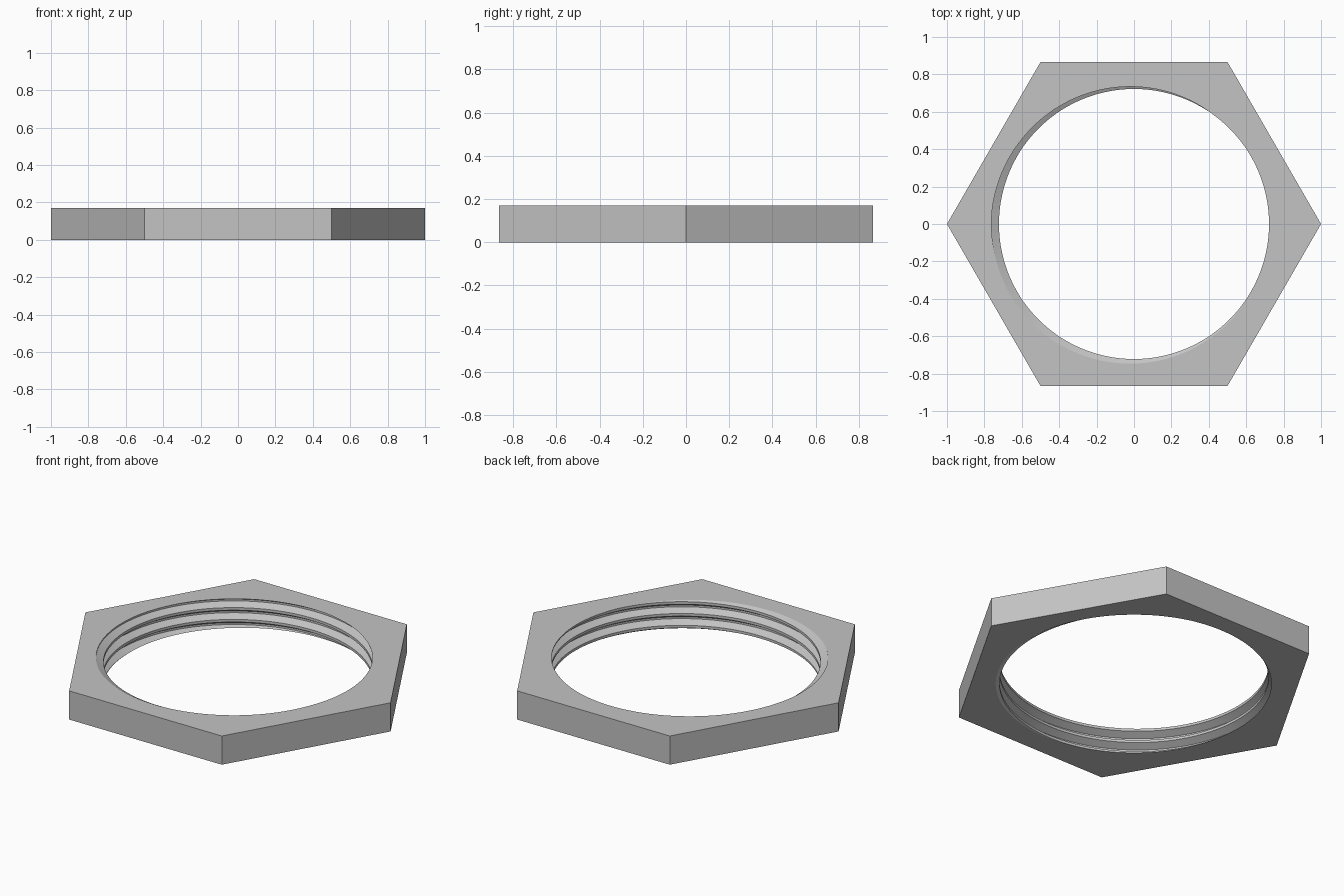
import bpy, bmesh
from math import cos, sin, pi, radians

cube = bpy.data.objects.get("Cube")
if cube:
    bpy.data.objects.remove(cube)

HEIGHT, PITCH = 0.17, 0.07
CREST, ROOT = 0.722, 0.762
STEPS = 144
# Thread profile over one pitch: (fraction of pitch, radius)
PROFILE = [(0, CREST), (0.22, CREST), (0.52, ROOT), (0.67, ROOT), (1, CREST)]


def thread_radius(f):
    for (f0, r0), (f1, r1) in zip(PROFILE, PROFILE[1:]):
        if f <= f1:
            return r0 + (r1 - r0) * (f - f0) / (f1 - f0)
    return CREST


def hex_radius(a):
    return cos(pi / 6) / cos(a % (pi / 3) - pi / 6)


def section(a):
    """Closed radial section (radius, height) of the nut at angle a."""
    start = HEIGHT - 0.22 * PITCH + PITCH * (a - radians(335)) / (2 * pi)
    pts = [(hex_radius(a), 0), (hex_radius(a), HEIGHT)]
    for k in range(3, -6, -1):
        for f, r in reversed(PROFILE[:-1]):
            z = start + (k + f) * PITCH
            if not 0 <= z <= HEIGHT:
                z = min(max(z, 0), HEIGHT)
                r = thread_radius(((z - start) / PITCH) % 1)
            pts.append((r, z))
    return pts


# Hexagonal nut with a helical internal thread, skinned around the axis
bm = bmesh.new()
columns = []
for i in range(STEPS + 1):
    a = 2 * pi * i / STEPS
    columns.append([bm.verts.new((r * cos(a), r * sin(a), z)) for r, z in section(a)])
for c0, c1 in zip(columns, columns[1:]):
    n = len(c0)
    for j in range(n):
        k = (j + 1) % n
        bm.faces.new((c0[j], c1[j], c1[k], c0[k]))
bmesh.ops.remove_doubles(bm, verts=bm.verts, dist=1e-5)
bmesh.ops.dissolve_degenerate(bm, dist=1e-5, edges=bm.edges)
bmesh.ops.recalc_face_normals(bm, faces=bm.faces)

mesh = bpy.data.meshes.new("hex_nut")
bm.to_mesh(mesh)
bm.free()
nut = bpy.data.objects.new("hex_nut", mesh)
bpy.context.collection.objects.link(nut)

# Plain grey metal
grey = bpy.data.materials.new("grey_metal")
grey.use_nodes = True
colour = (0.55, 0.55, 0.55, 1)
grey.diffuse_color = colour
grey.node_tree.nodes["Principled BSDF"].inputs["Base Color"].default_value = colour
mesh.materials.append(grey)

bpy.ops.object.select_all(action="DESELECT")
nut.select_set(True)
bpy.context.view_layer.objects.active = nut
bpy.ops.object.shade_smooth_by_angle(angle=radians(20))
